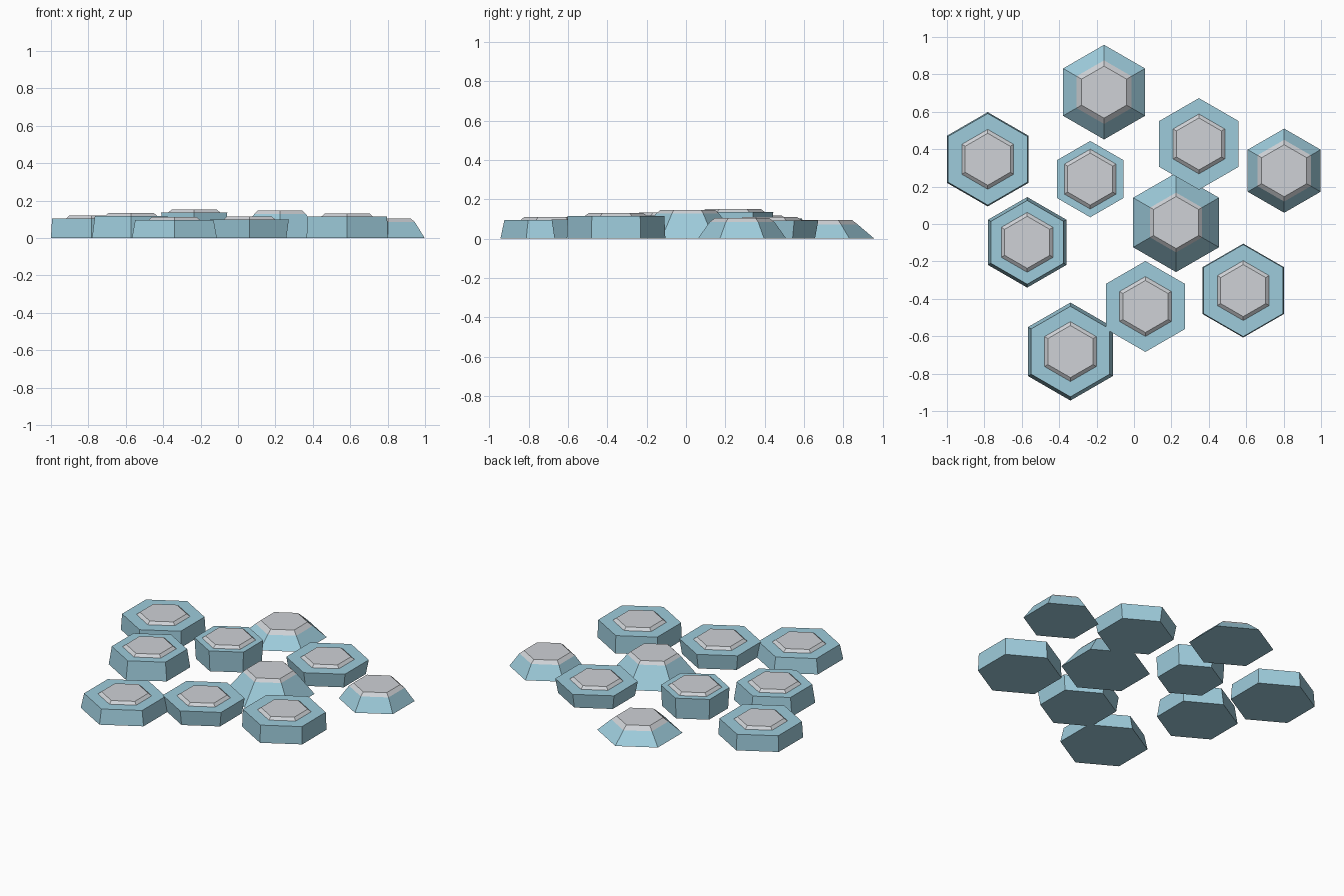
import bpy, bmesh, math

cube = bpy.data.objects.get("Cube")
if cube:
    bpy.data.objects.remove(cube, do_unlink=True)


def make_material(name, color):
    mat = bpy.data.materials.new(name)
    mat.use_nodes = True
    mat.diffuse_color = (*color, 1)
    bsdf = next(n for n in mat.node_tree.nodes if n.type == 'BSDF_PRINCIPLED')
    bsdf.inputs["Base Color"].default_value = (*color, 1)
    return mat


BLUE = make_material("pale blue", (0.34, 0.60, 0.71))
GREY = make_material("light grey", (0.62, 0.64, 0.67))

CAP_BASE, CAP_TOP = 0.16, 0.139    # radii of the bevelled grey cap


def hex_ring(bm, x, y, radius, z):
    """Six vertices with a corner pointing along +y."""
    angles = [math.radians(30 + 60 * i) for i in range(6)]
    return [bm.verts.new((x + radius * math.cos(a), y + radius * math.sin(a), z))
            for a in angles]


def hex_tile(name, x, y, rings):
    """Loft (radius, height) rings; the last span and the lid are grey."""
    bm = bmesh.new()
    loops = [hex_ring(bm, x, y, r, z) for r, z in rings]
    bm.faces.new(loops[0][::-1])
    for level, (low, high) in enumerate(zip(loops, loops[1:])):
        for i in range(6):
            j = (i + 1) % 6
            face = bm.faces.new((low[i], low[j], high[j], high[i]))
            face.material_index = int(level == len(loops) - 2)
    bm.faces.new(loops[-1]).material_index = 1
    mesh = bpy.data.meshes.new(name)
    bm.to_mesh(mesh)
    bm.free()
    mesh.materials.append(BLUE)
    mesh.materials.append(GREY)
    bpy.context.collection.objects.link(bpy.data.objects.new(name, mesh))


# Flat tiles: x, y, foot radius, shoulder radius, shoulder height
flat_tiles = {
    "left_back": (-0.782, 0.346, 0.252, 0.245, 0.103),
    "left_middle": (-0.571, -0.098, 0.242, 0.224, 0.118),
    "left_front": (-0.34, -0.682, 0.262, 0.242, 0.095),
    "centre_front": (0.061, -0.441, 0.228, 0.243, 0.098),
    "right_front": (0.584, -0.356, 0.251, 0.246, 0.114),
    "right_back": (0.347, 0.428, 0.228, 0.245, 0.093),
    "centre_back": (-0.234, 0.24, 0.196, 0.204, 0.136),
}
for name, (x, y, foot, shoulder, height) in flat_tiles.items():
    hex_tile("flat_tile_" + name, x, y,
             [(foot, 0), (shoulder, height), (CAP_BASE, height),
              (CAP_TOP, height + 0.016)])

# Sloped tiles: x, y, foot radius, grey edge radius, grey edge height, top height
sloped_tiles = {
    "back": (-0.16, 0.705, 0.253, 0.17, 0.071, 0.095),
    "centre": (0.225, 0.008, 0.265, CAP_BASE, 0.127, 0.146),
    "right": (0.803, 0.285, 0.225, 0.165, 0.084, 0.104),
}
for name, (x, y, foot, edge, height, top) in sloped_tiles.items():
    hex_tile("sloped_tile_" + name, x, y,
             [(foot, 0), (edge, height), (CAP_TOP, top)])
